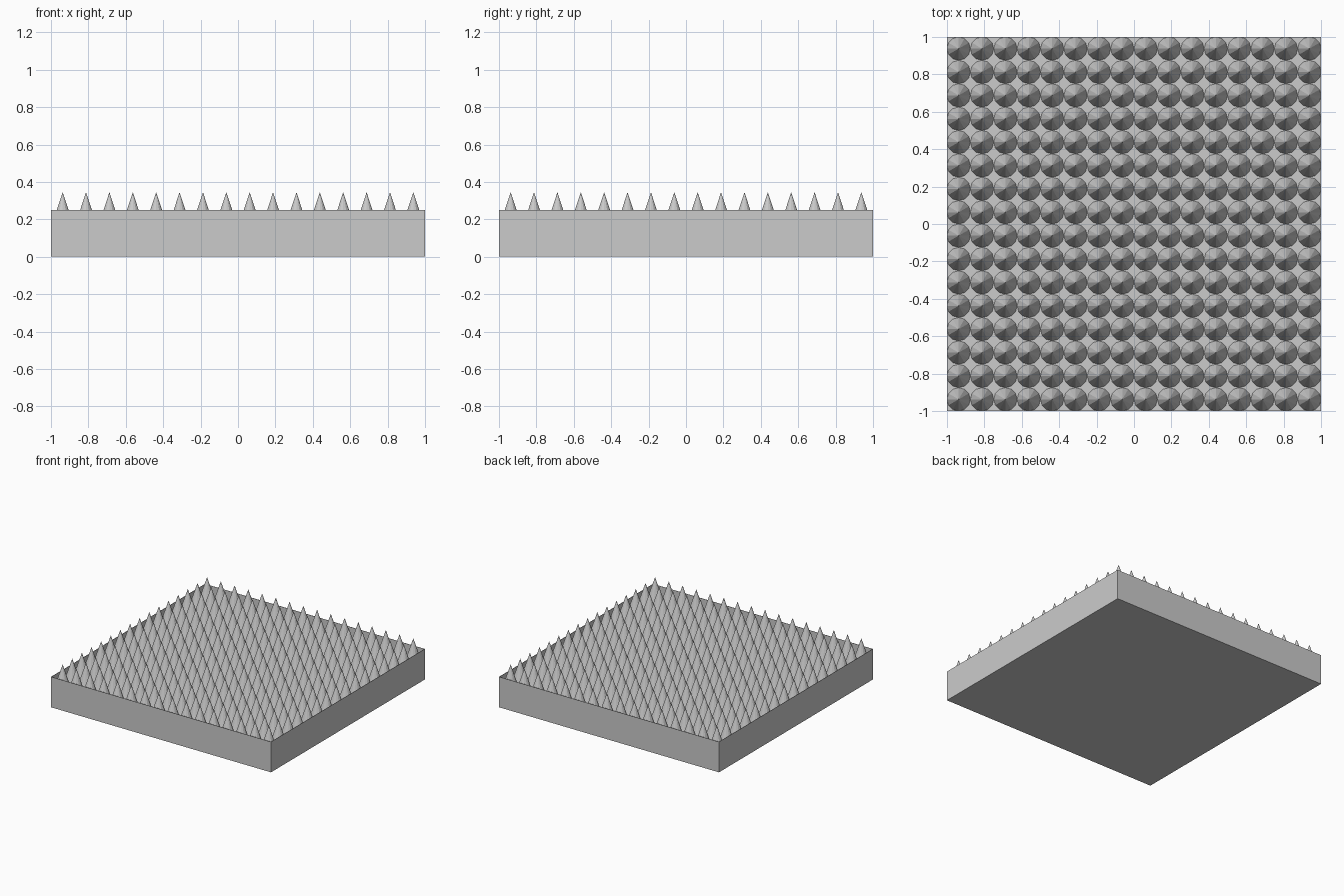
import bpy, bmesh
from mathutils import Matrix

cube = bpy.data.objects.get("Cube")
if cube:
    bpy.data.objects.remove(cube, do_unlink=True)

COUNT = 16            # spikes per side
PITCH = 2 / COUNT
WALL_TOP = 0.25
FLOOR = 0.155
TIP = 0.345
RIM = 0.004

grey = bpy.data.materials.new("light_grey")
grey.use_nodes = True
colour = (0.6, 0.6, 0.6, 1)
grey.diffuse_color = colour
grey.node_tree.nodes["Principled BSDF"].inputs["Base Color"].default_value = colour


def make_object(name, bm):
    mesh = bpy.data.meshes.new(name)
    bm.to_mesh(mesh)
    bm.free()
    mesh.materials.append(grey)
    obj = bpy.data.objects.new(name, mesh)
    bpy.context.collection.objects.link(obj)
    return obj


# Square block with a thin rim around a sunken top
bm = bmesh.new()
bmesh.ops.create_cube(bm, size=1, matrix=Matrix.Translation((0, 0, WALL_TOP / 2))
                      @ Matrix.Diagonal((2, 2, WALL_TOP, 1)))
top = [f for f in bm.faces if f.normal.z > 0.9]
bmesh.ops.inset_region(bm, faces=top, thickness=RIM)
sunken = bmesh.ops.extrude_discrete_faces(bm, faces=top)["faces"]
bmesh.ops.translate(bm, verts=sunken[0].verts, vec=(0, 0, FLOOR - WALL_TOP))
make_object("base_block", bm)

# Grid of touching faceted cones rising out of the block
bm = bmesh.new()
for i in range(COUNT):
    for j in range(COUNT):
        centre = ((i + 0.5) * PITCH - 1, (j + 0.5) * PITCH - 1, (FLOOR + TIP) / 2)
        bmesh.ops.create_cone(bm, segments=12, radius1=PITCH / 2, radius2=0,
                              depth=TIP - FLOOR, cap_ends=False,
                              matrix=Matrix.Translation(centre))
bmesh.ops.remove_doubles(bm, verts=bm.verts, dist=0.00001)
make_object("spikes", bm)
